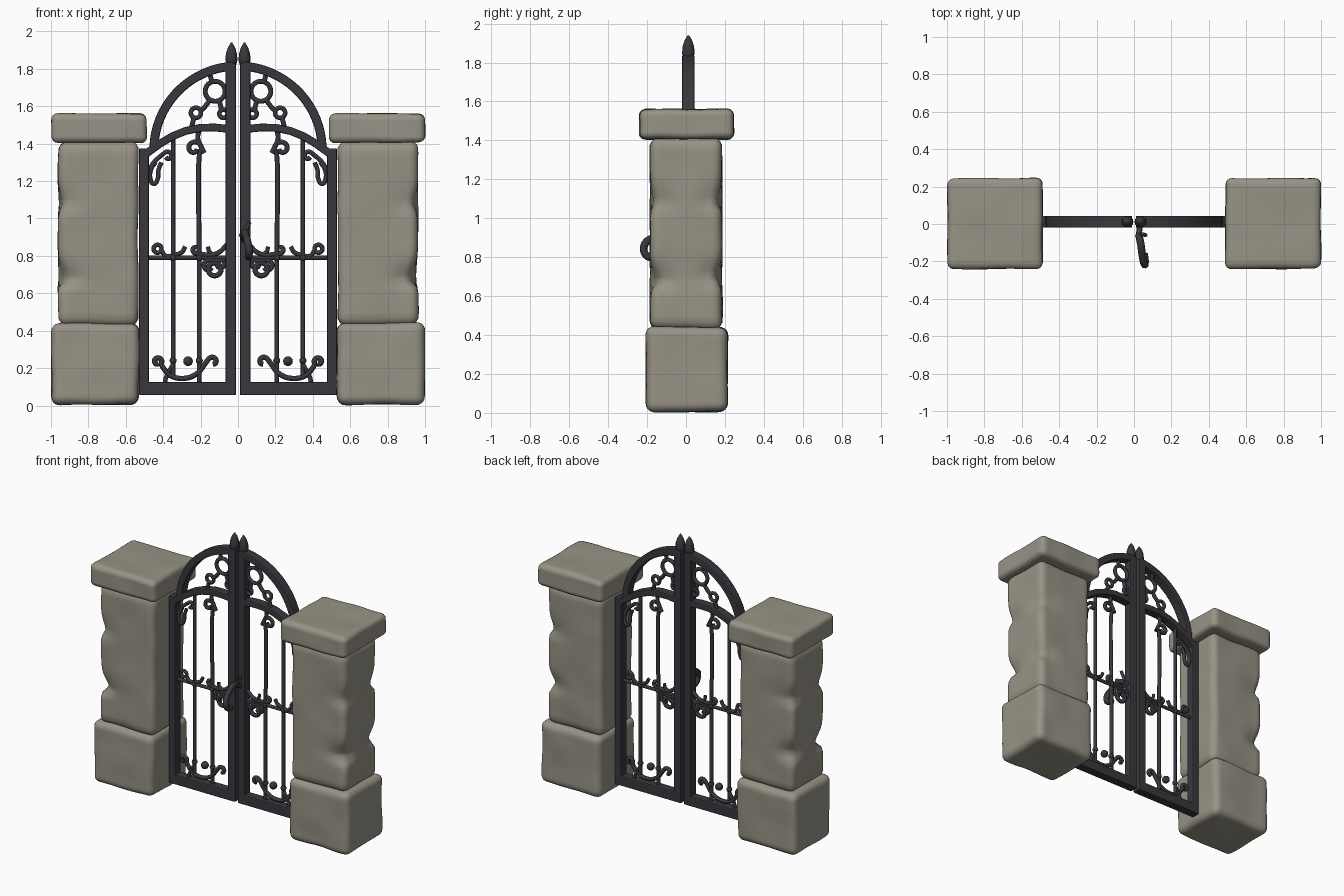
import bpy
import bmesh
from math import sin, cos, pi, radians
from mathutils import Vector, noise

cube = bpy.data.objects.get("Cube")
if cube:
    bpy.data.objects.remove(cube, do_unlink=True)

GATE_Y = 0.012   # centre plane of the gate leaves
DEPTH = 0.064    # thickness of the frame


def material(name, color):
    mat = bpy.data.materials.new(name)
    mat.use_nodes = True
    mat.diffuse_color = (*color, 1)
    bsdf = mat.node_tree.nodes["Principled BSDF"]
    bsdf.inputs["Base Color"].default_value = (*color, 1)
    bsdf.inputs["Roughness"].default_value = 0.8
    return mat


STONE = material("warm grey stone", (0.31, 0.29, 0.235))
IRON = material("dark iron", (0.04, 0.039, 0.046))


def add_object(name, mesh, mat, smooth=True):
    mesh.materials.clear()
    mesh.materials.append(mat)
    for poly in mesh.polygons:
        poly.use_smooth = smooth
    obj = bpy.data.objects.new(name, mesh)
    bpy.context.collection.objects.link(obj)
    return obj


def from_bmesh(name, bm, mat, smooth=True):
    bmesh.ops.recalc_face_normals(bm, faces=bm.faces[:])
    mesh = bpy.data.meshes.new(name)
    bm.to_mesh(mesh)
    bm.free()
    return add_object(name, mesh, mat, smooth)


def stone(name, side, low, high, radius, chips=()):
    """Worn rounded block, with chips knocked out of its edges."""
    low, high = Vector(low), Vector(high)
    mid, half = (low + high) / 2, (high - low) / 2
    bm = bmesh.new()
    bmesh.ops.create_cube(bm, size=2)
    bmesh.ops.subdivide_edges(bm, edges=bm.edges[:], cuts=28, use_grid_fill=True)
    for v in bm.verts:
        p = Vector([v.co[i] * half[i] for i in range(3)])
        core = Vector([max(-half[i] + radius, min(half[i] - radius, p[i])) for i in range(3)])
        if (p - core).length > 0:
            p = core + (p - core).normalized() * radius
        p += mid
        p += noise.noise_vector(p * 5 + Vector((side, 0, 0))) * 0.007
        for cx, cy, cz, depth in chips:
            flat = (p.x - cx) ** 2 + (p.y - cy) ** 2
            dz = p.z - cz
            reach = 0.03 if dz < 0 else 0.085
            pull = depth * 2.718 ** (-flat / 0.012 - (dz / reach) ** 2)
            p += Vector((mid.x - cx, mid.y - cy, 0)).normalized() * pull
        v.co = (p.x * side, p.y, p.z)
    return from_bmesh(name, bm, STONE)


def strip(name, side, points, width):
    """Flat bar of rectangular section following points in the gate plane."""
    bm = bmesh.new()
    pts = [Vector((x * side, z)) for x, z in points]
    rings = []
    for i, p in enumerate(pts):
        t = (pts[min(i + 1, len(pts) - 1)] - pts[max(i - 1, 0)]).normalized()
        n = Vector((-t.y, t.x)) * width / 2
        rings.append([bm.verts.new((p.x + n.x * a, GATE_Y + b * DEPTH / 2, p.y + n.y * a))
                      for a, b in ((1, 1), (1, -1), (-1, -1), (-1, 1))])
    for r, s in zip(rings, rings[1:]):
        for k in range(4):
            bm.faces.new((r[k], r[(k + 1) % 4], s[(k + 1) % 4], s[k]))
    bm.faces.new(rings[0])
    bm.faces.new(rings[-1])
    obj = from_bmesh(name, bm, IRON, False)
    bevel = obj.modifiers.new("soft edges", 'BEVEL')
    bevel.width = 0.007
    bevel.segments = 2
    return obj


def wire(name, side, points, radius=0.013, closed=False):
    """Round iron rod; points are (x, z) in the gate plane or (x, y, z)."""
    curve = bpy.data.curves.new(name, 'CURVE')
    curve.dimensions = '3D'
    curve.bevel_depth = radius
    curve.bevel_resolution = 2
    curve.resolution_u = 5
    curve.use_fill_caps = True
    spline = curve.splines.new('BEZIER')
    spline.bezier_points.add(len(points) - 1)
    spline.use_cyclic_u = closed
    for bp, p in zip(spline.bezier_points, points):
        x, y, z = p if len(p) == 3 else (p[0], GATE_Y, p[1])
        bp.co = (x * side, y, z)
        bp.handle_left_type = bp.handle_right_type = 'AUTO'
    temp = bpy.data.objects.new(name, curve)
    bpy.context.collection.objects.link(temp)
    bpy.context.view_layer.update()
    graph = bpy.context.evaluated_depsgraph_get()
    mesh = bpy.data.meshes.new_from_object(temp.evaluated_get(graph))
    bpy.data.objects.remove(temp, do_unlink=True)
    return add_object(name, mesh, IRON)


def spiral(cx, cz, radius, start, end, inner=0.4, steps=10):
    pts = []
    for i in range(steps + 1):
        f = i / steps
        a = radians(start + (end - start) * f)
        r = radius * (1 - (1 - inner) * f)
        pts.append((cx + r * cos(a), cz + r * sin(a)))
    return pts


def ring(name, side, cx, cz, radius, thick=0.012):
    wire(name, side, spiral(cx, cz, radius, 0, 330, 1, 11), thick, True)


def ball(name, side, x, z, radius):
    bm = bmesh.new()
    bmesh.ops.create_uvsphere(bm, u_segments=12, v_segments=8, radius=radius)
    bmesh.ops.translate(bm, verts=bm.verts[:], vec=(x * side, GATE_Y, z))
    from_bmesh(name, bm, IRON)


def finial(name, side):
    """Spear tip turned from a profile."""
    bm = bmesh.new()
    loops = []
    for r, z in ((0.02, 1.80), (0.032, 1.845), (0.03, 1.88), (0.019, 1.915), (0.004, 1.94)):
        loops.append([bm.verts.new((side * 0.035 + r * cos(k * pi / 6),
                                    GATE_Y + r * sin(k * pi / 6), z)) for k in range(12)])
    for a, b in zip(loops, loops[1:]):
        for k in range(12):
            bm.faces.new((a[k], a[(k + 1) % 12], b[(k + 1) % 12], b[k]))
    bm.faces.new(loops[0])
    bm.faces.new(loops[-1])
    from_bmesh(name, bm, IRON)


CHIPS = [(0.96, -0.185, 0.67, 0.055), (0.96, -0.185, 1.07, 0.03),
         (0.96, 0.185, 0.69, 0.045), (0.96, 0.185, 1.08, 0.035)]

for side, tag in ((1, "left"), (-1, "right")):
    # Stone pillars
    stone(tag + "_pillar_base", side, (0.53, -0.205, 0.005), (0.998, 0.213, 0.44), 0.045)
    stone(tag + "_pillar_shaft", side, (0.535, -0.185, 0.43), (0.962, 0.185, 1.41), 0.045, CHIPS)
    stone(tag + "_pillar_cap", side, (0.49, -0.24, 1.405), (0.998, 0.245, 1.56), 0.035)

    # Leaf frame
    strip(tag + "_inner_stile", side, [(0.038, 0.055), (0.038, 1.83)], 0.056)
    strip(tag + "_outer_stile", side, [(0.503, 0.055), (0.503, 1.375)], 0.052)
    strip(tag + "_bottom_rail", side, [(0.015, 0.09), (0.525, 0.09)], 0.07)
    arch = [(0.45 * cos(radians(a)), 1.365 + 0.45 * sin(radians(a))) for a in range(2, 89, 5)]
    strip(tag + "_outer_arch", side, arch, 0.048)
    strip(tag + "_inner_arch", side, [(0.04, 1.478), (0.12, 1.486), (0.2, 1.485), (0.28, 1.468),
                                      (0.35, 1.44), (0.42, 1.398), (0.5, 1.34)], 0.042)
    finial(tag + "_finial", side)

    # Upright bars and middle rail
    wire(tag + "_middle_rail", side, [(0.05, 0.79), (0.49, 0.79)], 0.012)
    wire(tag + "_long_bar", side, [(0.347, 0.16), (0.347, 1.44)], 0.012)
    wire(tag + "_crook_bar", side,
         [(0.207, 0.12), (0.207, 0.75), (0.207, 1.34)] + spiral(0.235, 1.375, 0.04, 180, -170), 0.013)
    wire(tag + "_crook_stem", side, [(0.205, 1.48), (0.215, 1.43), (0.2, 1.39), (0.18, 1.35)], 0.013)
    for x, z in ((0.207, 0.24), (0.347, 0.24), (0.207, 0.79), (0.347, 0.79)):
        ball(tag + "_bar_collar", side, x, z, 0.019)

    # Rings inside the arch
    ring(tag + "_arch_ring", side, 0.122, 1.68, 0.053, 0.013)
    ring(tag + "_arch_small_ring", side, 0.225, 1.565, 0.027)
    ring(tag + "_arch_inner_ring", side, 0.078, 1.56, 0.022)
    wire(tag + "_arch_top_link", side, [(0.14, 1.73), (0.155, 1.79)])
    wire(tag + "_arch_lower_link", side, [(0.15, 1.635), (0.175, 1.6), (0.2, 1.575)])
    wire(tag + "_arch_foot", side, [(0.235, 1.54), (0.25, 1.48)])
    wire(tag + "_arch_inner_link", side, [(0.1, 1.63), (0.088, 1.58)])

    # Drop scrolls beside the outer stile
    wire(tag + "_upper_scroll", side,
         [(0.48, 1.25), (0.45, 1.3), (0.4, 1.345)] + spiral(0.375, 1.335, 0.023, 60, 330, 0.6, 6), 0.012)
    wire(tag + "_drop_loop", side, [(0.41, 1.3), (0.425, 1.26), (0.43, 1.21), (0.45, 1.185),
                                    (0.468, 1.21), (0.462, 1.27), (0.44, 1.3)], 0.012)

    # Scrolls along the middle rail
    ring(tag + "_rail_outer_curl", side, 0.43, 0.838, 0.021)
    wire(tag + "_rail_outer_wave", side, [(0.41, 0.83), (0.385, 0.8), (0.34, 0.805),
                                          (0.3, 0.82), (0.282, 0.85)], 0.012)
    wire(tag + "_rail_inner_wave", side, [(0.06, 0.86), (0.1, 0.82), (0.15, 0.805),
                                          (0.2, 0.81)] + spiral(0.225, 0.835, 0.022, -90, 120), 0.013)
    wire(tag + "_rail_small_curl", side, [(0.12, 0.80), (0.155, 0.825), (0.16, 0.85)], 0.011)
    ring(tag + "_rail_lower_ring", side, 0.125, 0.728, 0.034, 0.014)
    wire(tag + "_rail_lower_scroll", side,
         [(0.06, 0.79), (0.1, 0.775)] + spiral(0.155, 0.745, 0.037, 130, -150), 0.013)
    ring(tag + "_rail_side_ring", side, 0.093, 0.757, 0.021)

    # Bottom flourish
    wire(tag + "_bottom_scroll", side,
         spiral(0.43, 0.235, 0.024, 210, -120, 0.5)[::-1]
         + [(0.395, 0.195), (0.36, 0.16), (0.29, 0.145), (0.22, 0.17), (0.175, 0.225)]
         + spiral(0.135, 0.235, 0.026, 30, 270, 0.5, 7), 0.014)
    wire(tag + "_bottom_foot", side, [(0.347, 0.22), (0.385, 0.15), (0.39, 0.12)], 0.012)
    ball(tag + "_bottom_boss", side, 0.267, 0.237, 0.026)

# Latch plate and curved pull handle on the left leaf
wire("handle", 1, [(0.025, -0.055, 0.91), (0.035, -0.1, 0.925), (0.045, -0.17, 0.9), (0.055, -0.215, 0.86),
                   (0.06, -0.205, 0.81), (0.055, -0.16, 0.795)], 0.02)
wire("handle_mount", 1, [(0.03, 0, 0.88), (0.027, -0.06, 0.91)], 0.016)
wire("latch_lever", 1, [(0.025, -0.06, 0.9), (0.045, -0.055, 0.94), (0.062, -0.06, 0.98)], 0.011)
